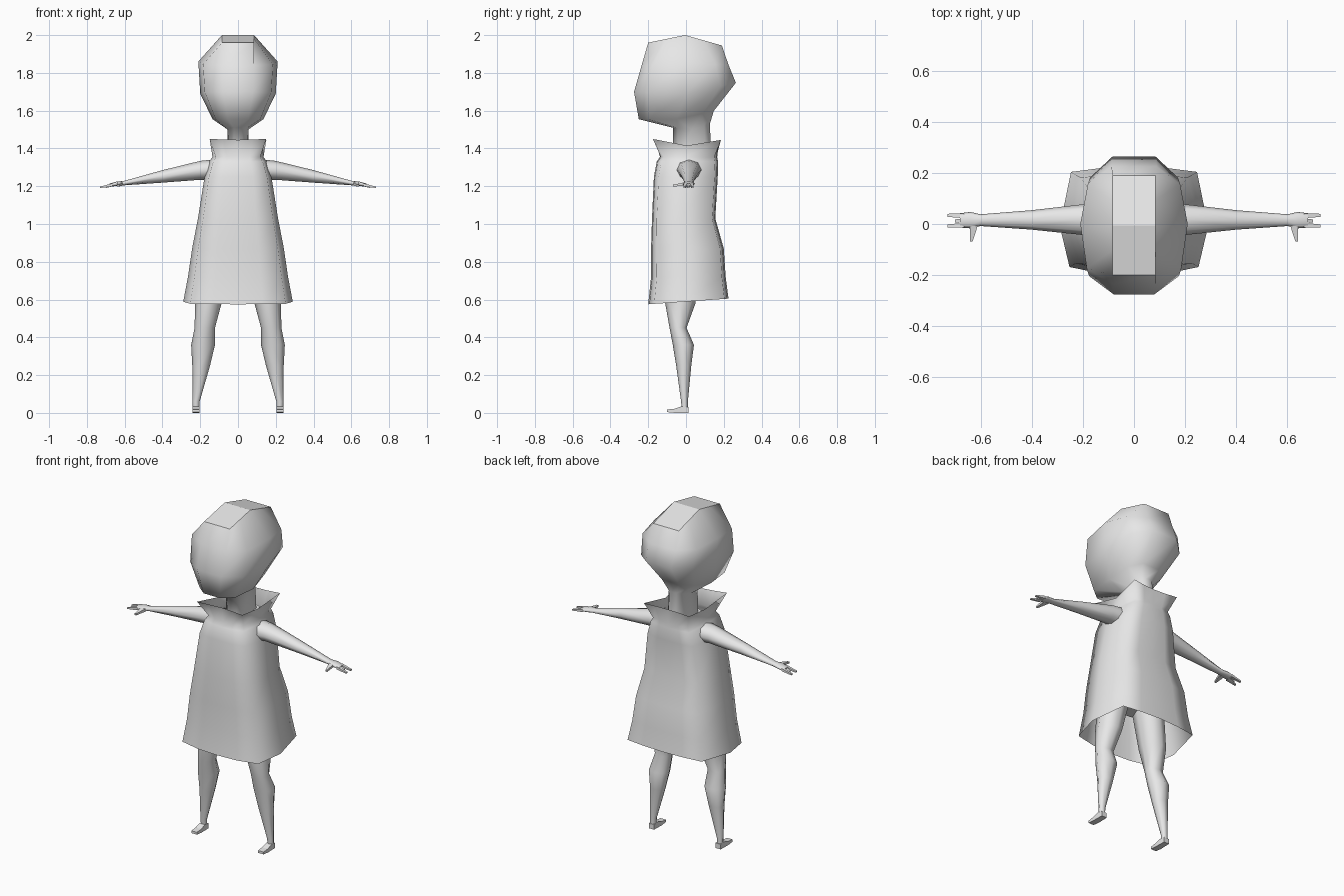
import bpy, bmesh, math
from mathutils import Vector

if "Cube" in bpy.data.objects:
    bpy.data.objects.remove(bpy.data.objects["Cube"])

grey = bpy.data.materials.new("light grey")
grey.diffuse_color = (0.8, 0.8, 0.8, 1)
grey.use_nodes = True
grey.node_tree.nodes["Principled BSDF"].inputs["Base Color"].default_value = grey.diffuse_color


def make(name, lofts, caps=(True, True), smooth=True, mirror=False, strip_top=False):
    """Skin one or more stacks of equal-sized point rings into an object."""
    bm = bmesh.new()
    for rings in lofts:
        loops = [[bm.verts.new(p) for p in r] for r in rings]
        n = len(loops[0])
        for a, b in zip(loops, loops[1:]):
            for i in range(n):
                j = (i + 1) % n
                bm.faces.new((a[i], a[j], b[j], b[i])).smooth = smooth
        if caps[0]:
            bm.faces.new(loops[0][::-1])
        if caps[1]:
            bm.faces.new(loops[-1])
        if strip_top:  # flat band running front to back
            t = loops[-1]
            for i in range(n // 2 - 1):
                bm.faces.new((t[i], t[i + 1], t[n - 2 - i], t[n - 1 - i]))
    if all(caps):
        bmesh.ops.recalc_face_normals(bm, faces=bm.faces[:])
    me = bpy.data.meshes.new(name)
    bm.to_mesh(me)
    bm.free()
    me.materials.append(grey)
    ob = bpy.data.objects.new(name, me)
    bpy.context.collection.objects.link(ob)
    if mirror:
        ob.modifiers.new("mirror", 'MIRROR').use_mirror_merge = False
    return ob


def outline(half, yf, yb, hw, zf, zs, zb):
    """Symmetric ring: front, side and back heights, y extents, half width."""
    full = half + [(-u, v) for u, v in reversed(half) if u > 0]
    mid, d = (yf + yb) / 2, (yb - yf) / 2
    return [Vector((hw * u, mid + d * v, zs + ((zf if v < 0 else zb) - zs) * abs(v)))
            for u, v in full]


def ellipse(c, a, b, n=8):
    """Ring around c with half axes a and b."""
    c, a, b = Vector(c), Vector(a), Vector(b)
    k = 2 ** 0.5 if n == 4 else 1
    off = math.pi / n if n == 4 else 0
    return [c + k * (a * math.cos(off + 2 * math.pi * i / n) + b * math.sin(off + 2 * math.pi * i / n))
            for i in range(n)]


# Head and neck, with a flat band over the crown
skull = [(.4, -1), (.88, -.74), (1, 0), (.86, .66), (.42, .96)]
crown = [(1, -1), (1, -.5), (1, 0), (1, .5), (1, 1)]
head = [outline(skull, *s) for s in (
    (-.07, .14, .058, 1.34, 1.34, 1.34),
    (-.07, .13, .055, 1.51, 1.50, 1.53),
    (-.25, .155, .135, 1.555, 1.555, 1.60),
    (-.275, .275, .20, 1.70, 1.69, 1.75),
    (-.235, .235, .21, 1.84, 1.86, 1.84))]
head.append(outline(crown, -.20, .19, .085, 1.96, 2.0, 1.945))
make("head", [head], caps=(True, False), strip_top=True)

# Dress with flared hem and open square collar
body = [(0, -1), (.45, -.97), (.87, -.85), (1, -.1), (.85, .9), (.45, .97), (0, 1)]
square = [(0, -.88), (.5, -.93), (1, -1), (.87, 0), (1, 1), (.5, .95), (0, .93)]
dress = [outline(body, *s) for s in (
    (-.20, .225, .29, .575, .59, .605),
    (-.185, .21, .265, .72, .72, .72),
    (-.185, .20, .243, .87, .87, .87),
    (-.18, .155, .212, 1.03, 1.03, 1.03),
    (-.17, .168, .177, 1.25, 1.25, 1.25),
    (-.155, .17, .15, 1.33, 1.335, 1.33),
    (-.138, .165, .135, 1.355, 1.355, 1.355))]
dress.append(outline(square, -.175, .185, .15, 1.45, 1.415, 1.445))
make("dress", [dress], caps=(False, False))

# Torso under the dress
torso = [outline(body, yf, yb, hw, z, z, z) for yf, yb, hw, z in (
    (-.10, .08, .12, .78), (-.13, .12, .17, .92), (-.13, .11, .15, 1.1),
    (-.13, .13, .13, 1.3), (-.08, .14, .07, 1.36))]
make("torso", [torso])

# Arms with palms
arm = [ellipse((x, y, z), (0, ry, 0), (0, 0, rz)) for x, y, z, ry, rz in (
    (.12, .015, 1.288, .070, .055), (.20, .017, 1.284, .060, .050),
    (.40, .016, 1.252, .038, .033), (.60, .015, 1.217, .023, .012),
    (.64, .015, 1.213, .032, .012), (.68, .014, 1.206, .028, .008))]
make("arm", [arm], mirror=True)

# Fingers and thumb
fingers = []
for y0, y1, x1 in ((.032, .034, .73), (.012, .012, .70), (-.004, -.008, .73)):
    fingers.append([ellipse((.665, y0, 1.207), (0, .009, 0), (0, 0, .008), 4),
                    ellipse((x1, y1, 1.194), (0, .006, 0), (0, 0, .004), 4)])
fingers.append([ellipse((.625, .0, 1.213), (.016, 0, 0), (0, 0, .009), 4),
                ellipse((.636, -.068, 1.203), (.005, 0, 0), (0, 0, .005), 4)])
make("fingers", fingers, smooth=False, mirror=True)

# Legs
leg = [ellipse((x, y, z), (rx, 0, 0), (0, ry, 0)) for z, x, y, rx, ry in (
    (.88, .105, -.02, .090, .095), (.58, .157, -.030, .070, .080),
    (.45, .176, -.042, .054, .045), (.36, .185, -.014, .063, .056),
    (.25, .195, -.012, .047, .040), (.06, .222, -.008, .019, .018),
    (.01, .222, -.006, .017, .016))]
make("leg", [leg], mirror=True)

# Feet
foot = [ellipse((.222, y, (lo + hi) / 2), (w, 0, 0), (0, 0, (hi - lo) / 2), 4)
        for y, lo, hi, w in ((.012, 0, .03, .017), (-.025, 0, .034, .018),
                             (-.06, 0, .022, .019), (-.10, .004, .018, .018))]
make("foot", [foot], smooth=False, mirror=True)
